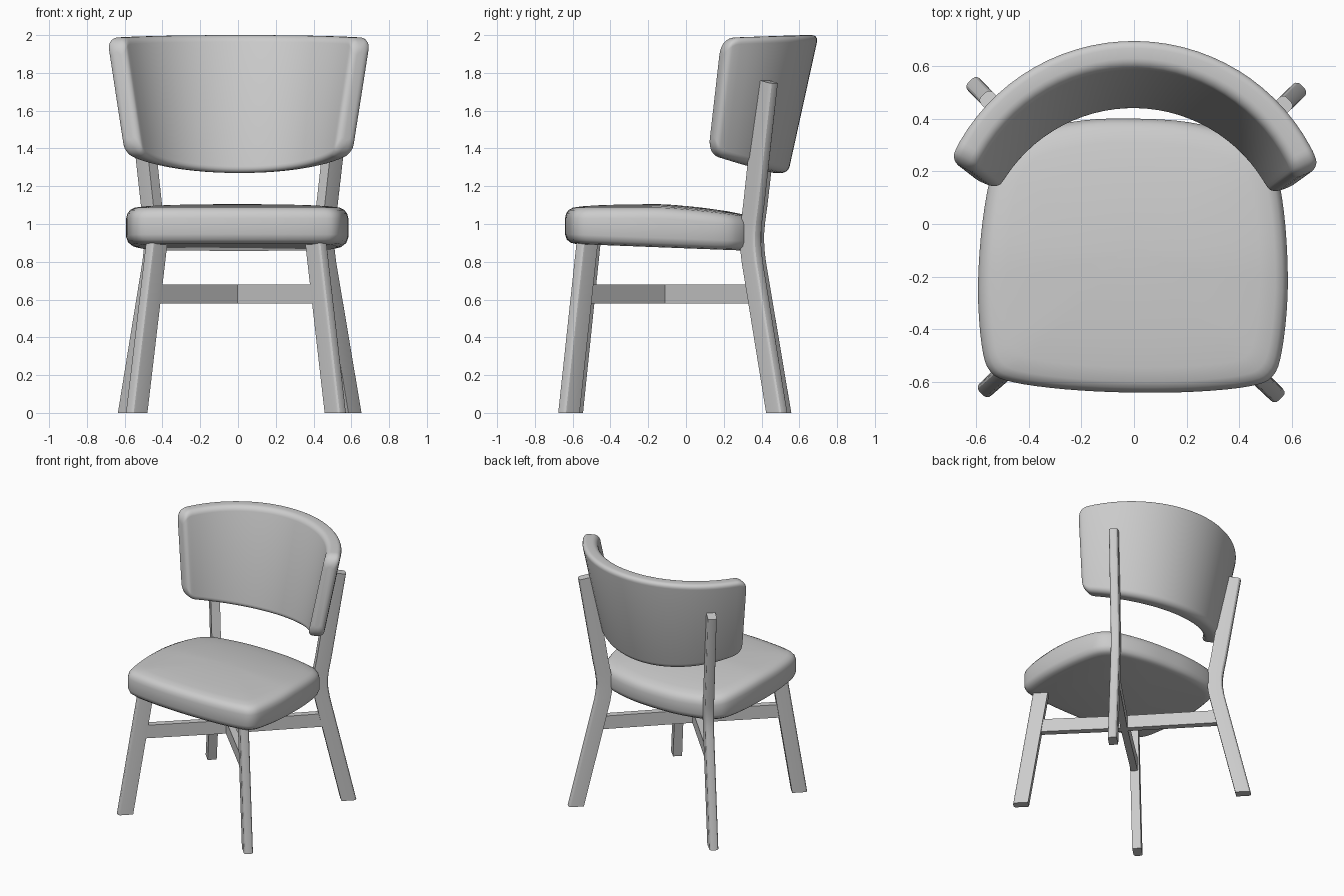
import bpy
import bmesh
from math import sin, cos, pi, radians, sqrt
from mathutils import Vector, Matrix

if "Cube" in bpy.data.objects:
    bpy.data.objects.remove(bpy.data.objects["Cube"])

GREY = (0.6, 0.6, 0.6, 1)
grey = bpy.data.materials.new("plain grey")
grey.use_nodes = True
grey.diffuse_color = GREY
grey.node_tree.nodes["Principled BSDF"].inputs["Base Color"].default_value = GREY

# The whole chair is turned very slightly on the floor
TURN = Matrix.Rotation(radians(-1), 4, "Z")


def loft(name, rings, angle=35):
    """Skin a row of equal-length closed rings and cap both ends."""
    bm = bmesh.new()
    loops = [[bm.verts.new(p) for p in ring] for ring in rings]
    n = len(loops[0])
    for a, b in zip(loops, loops[1:]):
        for i in range(n):
            j = (i + 1) % n
            bm.faces.new((a[i], a[j], b[j], b[i]))
    bm.faces.new(loops[0])
    bm.faces.new(loops[-1])
    bmesh.ops.recalc_face_normals(bm, faces=bm.faces)
    bm.transform(TURN)
    mesh = bpy.data.meshes.new(name)
    bm.to_mesh(mesh)
    bm.free()
    mesh.materials.append(grey)
    obj = bpy.data.objects.new(name, mesh)
    bpy.context.collection.objects.link(obj)
    bpy.ops.object.select_all(action="DESELECT")
    obj.select_set(True)
    bpy.context.view_layer.objects.active = obj
    bpy.ops.object.shade_smooth_by_angle(angle=radians(angle))
    return obj


def smooth_loop(points, steps=4):
    """Closed Catmull-Rom curve through the points."""
    out, n = [], len(points)
    for i in range(n):
        a, b, c, d = (Vector(points[(i + k) % n]) for k in (-1, 0, 1, 2))
        for s in range(steps):
            t = s / steps
            out.append(0.5 * (2 * b + (c - a) * t + (2 * a - 5 * b + 4 * c - d) * t ** 2
                              + (3 * b - a - 3 * c + d) * t ** 3))
    return out


def round_drop(d, r):
    """How far a quarter-round edge of radius r falls back at distance d."""
    return r - sqrt(max(0, r * r - (r - d) ** 2)) if d < r else 0


# Seat cushion: rounded shield outline, slightly crowned, falling to the rear
half = [(0, -.64), (.25, -.632), (.45, -.608), (.535, -.57), (.57, -.47), (.588, -.25),
        (.575, 0), (.54, .2), (.49, .29), (.40, .345), (.2, .39), (0, .40)]
outline = smooth_loop(half + [(-x, y) for x, y in half[-2:0:-1]])


def seat_ring(inset, height, from_top):
    k = 1 - inset / 0.56
    ring = []
    for p in outline:
        x, y = p.x * k, -.11 + (p.y + .11) * k
        top = 1.105 - .05 * (max(0, y + .15) / .5) ** 1.4
        bottom = .895 - .039 * (y + .6)
        ring.append((x, y, top - height if from_top else bottom + height))
    return ring


seat_rings = [seat_ring(i, h, False) for i, h in ((.06, 0), (.03, .006), (.01, .022), (0, .05))]
seat_rings += [seat_ring(i, h, True) for i, h in
               ((0, .075), (.006, .05), (.02, .031), (.045, .018), (.1, .011),
                (.2, .005), (.35, .001), (.5, 0))]
loft("seat", seat_rings)

# Backrest: curved padded shell, narrower and further forward at the bottom
SPAN, THICK, EDGE, CORNER = radians(67), .108, .035, .075
LENGTH = .72 * SPAN


def back_ring(theta):
    d = LENGTH - abs(theta) * .72
    u = theta / SPAN
    high = 2.0 - .015 * u * u - round_drop(d, CORNER)
    low = 1.27 + .10 * u * u + round_drop(d, CORNER)
    half_t = THICK / 2 - round_drop(d, EDGE)
    r = min(EDGE, half_t)
    ring = []
    for q, (sx, sz) in enumerate(((1, 1), (-1, 1), (-1, -1), (1, -1))):
        for s in range(6):
            a = q * pi / 2 + s * pi / 10
            off = sx * (half_t - r) + r * cos(a)
            z = (high - r if sz > 0 else low + r) + r * sin(a)
            fall = 1.97 - z
            radius = .767 - THICK / 2 - .17 * fall + off
            ring.append((radius * sin(theta), radius * cos(theta) - .072 - .05 * fall, z))
    return ring


ends = [LENGTH - f for f in (0, .002, .006, .012, .02, .028, .036, .05, .065, .08)]
middle = [(LENGTH - .08) * i / 14 for i in range(13, 0, -1)]
side = [s / .72 for s in ends + middle]
loft("backrest", [back_ring(t) for t in [-t for t in side] + [0] + side[::-1]], 40)


# Legs: deep, thin section set on the diagonal with a rounded outer edge
def leg_section(x, y, z, front, tilt=0):
    w, d, r = .032, .054, .02
    shape = [(-d, -w), (-d, w)]
    arc = [(d - r + r * sin(a), w - r + r * cos(a)) for a in (0, pi / 6, pi / 3, pi / 2)]
    shape += arc + [(u, -v) for u, v in arc[::-1]]
    s = sqrt(.5)
    return [(x + s * (u + v), y + s * (v - u if front else u - v), z - tilt * u)
            for u, v in shape]


front_path = [(.53, -.615, 0), (.422, -.517, .93)]
rear_path = [(y + .098, y, z) for y, z in
             ((.495, 0), (.363, .8), (.355, .87), (.353, .94), (.359, 1.01), (.371, 1.1),
              (.444, 1.755))]
for label, sign in (("left", 1), ("right", -1)):
    for place, path in (("front", front_path), ("rear", rear_path)):
        rings = []
        for i, p in enumerate(path):
            cut = .2 if place == "rear" and i == len(path) - 1 else 0
            ring = leg_section(*p, place == "front", cut)
            rings.append([(sign * x, y, z) for x, y, z in ring])
        loft(f"{place}_leg_{label}", rings, 25)

# Crossed stretcher boards running from each leg to the middle
hub = Vector((0, -.11, 0))
for label, sign in (("left", 1), ("right", -1)):
    for place, x, y in (("front", .45, -.545), ("rear", .485, .385)):
        tip = Vector((sign * x, y, 0))
        run = (tip - hub).normalized()
        across = Vector((-run.y, run.x, 0)) * .024
        rings = []
        for p in (hub - run * .024, tip):
            rings.append([p + across * s + Vector((0, 0, z))
                          for s, z in ((-1, .58), (1, .58), (1, .68), (-1, .68))])
        loft(f"{place}_stretcher_{label}", rings)
